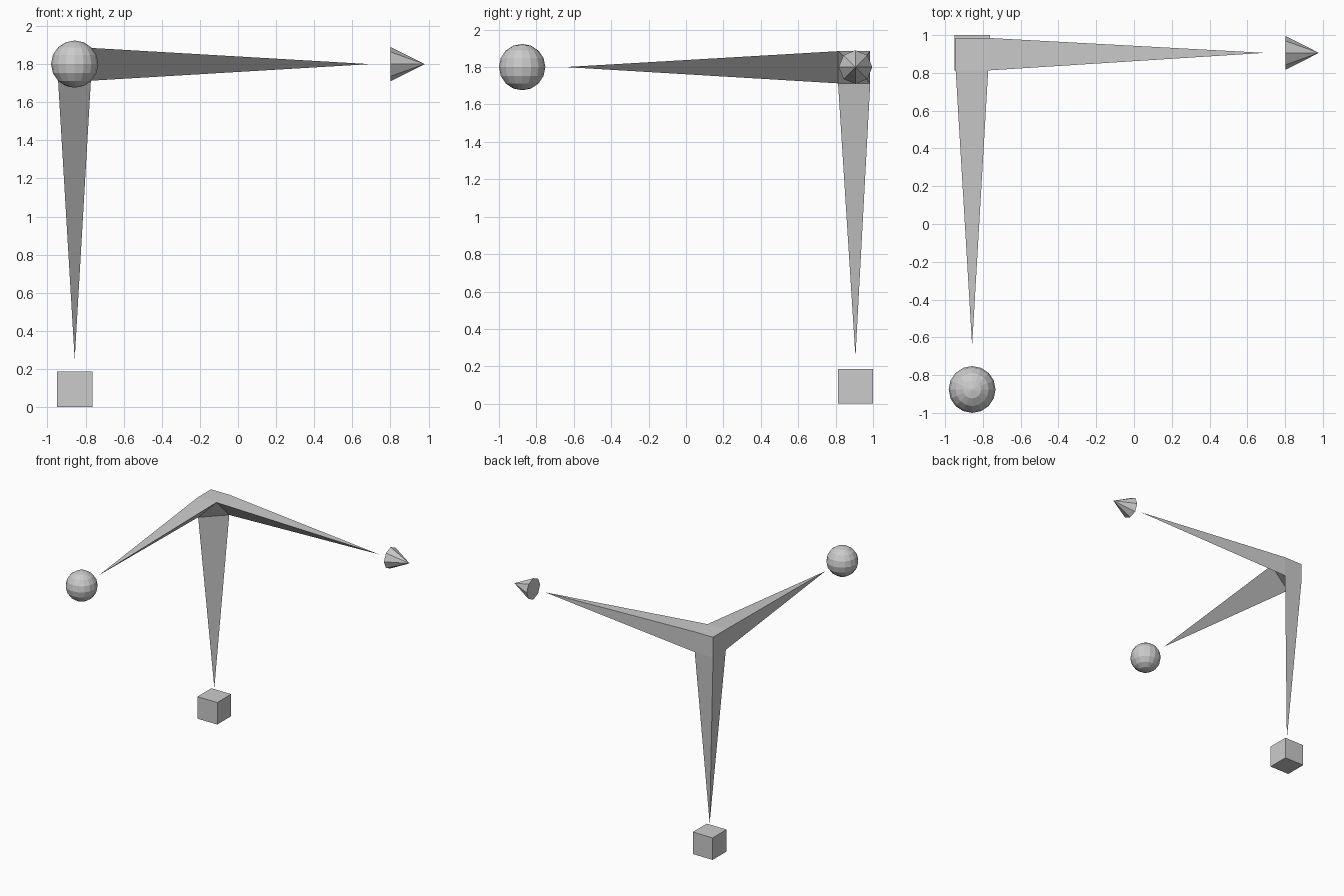
import bpy, bmesh
from math import radians
from mathutils import Vector

if "Cube" in bpy.data.objects:
    bpy.data.objects.remove(bpy.data.objects["Cube"])

CX, CY, CZ = -0.857, 0.906, 1.80   # where the lines of the three arms meet


def finish(bm, name, loc):
    bmesh.ops.recalc_face_normals(bm, faces=bm.faces)
    mesh = bpy.data.meshes.new(name)
    bm.to_mesh(mesh)
    bm.free()
    obj = bpy.data.objects.new(name, mesh)
    obj.location = loc
    bpy.context.collection.objects.link(obj)
    return obj


# Three tapered three-sided arms: a small hub cube loses its inner corner,
# and each face touching that corner is pulled out to a point
HUB = Vector((-0.858, 0.899, 1.799))
tips = {(1, 0, 0): Vector((0.692, CY, CZ)),
        (0, -1, 0): Vector((CX, -0.645, CZ)),
        (0, 0, -1): Vector((CX, CY, 0.25))}
bm = bmesh.new()
bmesh.ops.create_cube(bm, size=0.172)
bm.normal_update()
corner = max(bm.verts, key=lambda v: v.co.dot(Vector((1, -1, -1))))
neighbours = [e.other_vert(corner) for e in corner.link_edges]
ends = []
for axis, tip in tips.items():
    face = max(corner.link_faces, key=lambda f: f.normal.dot(Vector(axis)))
    ends.append(([v for v in face.verts if v != corner], tip))
bmesh.ops.delete(bm, geom=[corner], context='VERTS')
for ring, tip in ends:
    apex = bm.verts.new(tip - HUB)
    for i in range(3):
        bm.faces.new((ring[i], ring[i - 1], apex))
bm.faces.new(neighbours)
finish(bm, "three_way_arms", HUB)

# Cube below the vertical arm
bm = bmesh.new()
bmesh.ops.create_cube(bm, size=0.187)
finish(bm, "end_cube", (CX, CY, 0.0935))

# Sphere at the front end
bm = bmesh.new()
bmesh.ops.create_uvsphere(bm, u_segments=16, v_segments=8, radius=0.124)
finish(bm, "end_sphere", (CX, -0.876, CZ))

# Cone at the right end, pointing along +x
bm = bmesh.new()
bmesh.ops.create_cone(bm, cap_ends=True, segments=8,
                      radius1=0.09, radius2=0, depth=0.178)
cone = finish(bm, "end_cone", (0.89, CY, CZ))
cone.rotation_euler = (0, radians(90), 0)
